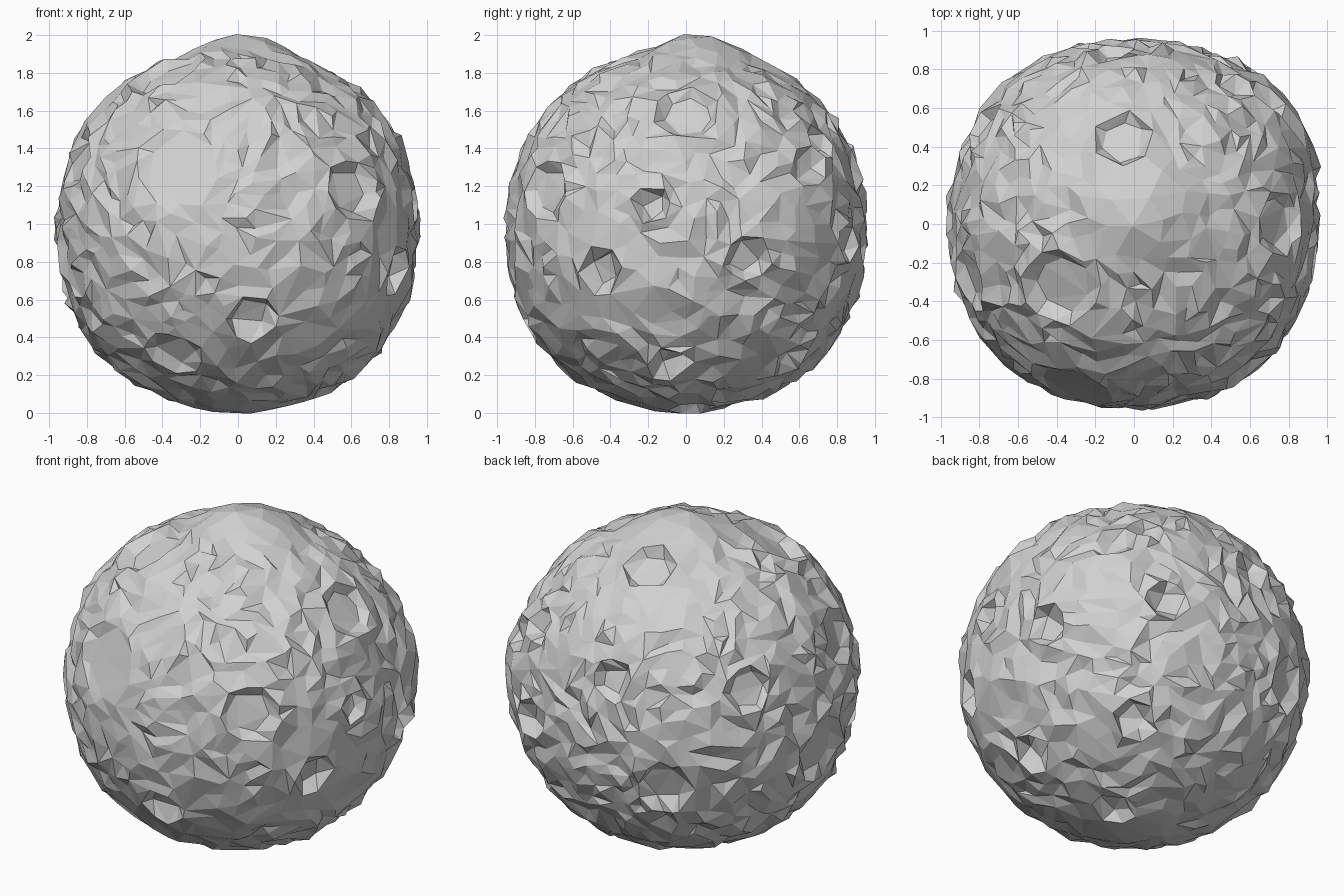
import bpy
import bmesh
from mathutils import Vector, noise

default = bpy.data.objects.get("Cube")
if default:
    bpy.data.objects.remove(default)

# Craters: direction from the centre, rim radius, depth
CRATERS = [(Vector(d).normalized(), r, depth) for d, r, depth in [
    ((-.32, -.85, .30), .22, .025),
    ((.58, -.72, .18), .15, .045),
    ((.07, -.82, -.48), .12, .06),
    ((.82, -.44, -.24), .11, .06),
    ((-.83, -.28, .33), .16, .04),
    ((-.39, -.33, .80), .19, .05),
    ((-.06, .43, .82), .15, .035),
    ((.72, .01, .57), .16, .04),
    ((.93, -.18, .10), .09, .05),
    ((.88, .31, -.17), .11, .055),
    ((.63, -.08, -.70), .10, .07),
    ((.44, .52, -.68), .10, .06),
    ((.66, .62, .29), .10, .05),
    ((.44, .82, -.09), .11, .05),
    ((.50, .70, .42), .09, .05),
    ((-.32, -.62, -.65), .13, .04),
    ((-.12, .89, .32), .11, .05),
    ((-.76, .48, .28), .13, .04),
    ((-.42, .80, -.28), .15, .05),
    ((-.92, .01, -.22), .19, .035),
    ((.17, .03, -.96), .11, .05),
]]
# Calmer ground around some craters
CALM = [CRATERS[i][0] for i in (0, 2, 3, 6)]
# Knolls at the top and bottom, and a swelling on one side
KNOLLS = [Vector(d).normalized() for d in ((.03, .08, 1), (0, -.1, -1))]
SWELLING = Vector((.8, .6, .05)).normalized()


def step(a, b, x):
    t = min(1, max(0, (x - a) / (b - a)))
    return t * t * (3 - 2 * t)


def body(n):
    """Radius of the lumpy ball: fuller on its diagonals and underside."""
    x, y, z = (c * c for c in n)
    diagonal = 4 * (x * y + y * z + z * x)
    swelling = 1 - step(.05, .6, (n - SWELLING).length)
    return .947 + .03 * diagonal - .035 * n.z + .045 * swelling


def terrain(n):
    """Height of the rough ground in a direction."""
    warped = n + noise.noise_vector(n * 3) * .12
    lumps = noise.noise(warped * 9) * .03
    grit = noise.noise(warped * 20) * .022
    calm = min(step(.12, .5, (n - c).length) for c in CALM)
    return (lumps + grit) * (.35 + .65 * calm)


def surface(n):
    """Point on the cratered surface in a direction."""
    rough = terrain(n)
    near = []
    for axis, r, depth in CRATERS:
        t = (n - axis).length * .95 / (r * (1 + .07 * noise.noise(n * 8)))
        if t < 1.7:
            near.append((t, axis, depth))
            # raised rim with a broken outer slope
            rim = step(.8, .98, t) * (1 - step(1.0, 1.6, t))
            rough += rim * (.012 + .03 * max(0, noise.noise(n * 10)))
    height = body(n) + min(rough, .03)
    for knoll in KNOLLS:
        height += (1.003 - height) * (1 - step(.04, .45, (n - knoll).length))
    # flat floors behind steep walls
    for t, axis, depth in near:
        floor = (body(axis) - depth + .008 * noise.noise(n * 9)) / n.dot(axis)
        height += (floor - height) * (1 - step(.82, .95, t))
    return n * height


# Rock ball standing on the ground
mesh = bpy.data.meshes.new("cratered_rock")
bm = bmesh.new()
bmesh.ops.create_icosphere(bm, subdivisions=6, radius=1)
for v in bm.verts:
    v.co = surface(v.co.normalized()) + Vector((0, 0, 1))
bm.to_mesh(mesh)
bm.free()
rock = bpy.data.objects.new("cratered_rock", mesh)
bpy.context.collection.objects.link(rock)

# Chip the surface into irregular flat facets
chip = rock.modifiers.new("facets", 'DECIMATE')
chip.ratio = .13
for face in mesh.polygons:
    face.use_smooth = False

# Stone colour
stone = bpy.data.materials.new("grey_stone")
stone.use_nodes = True
grey = (.64, .64, .64, 1)
stone.diffuse_color = grey
stone.node_tree.nodes["Principled BSDF"].inputs["Base Color"].default_value = grey
mesh.materials.append(stone)
